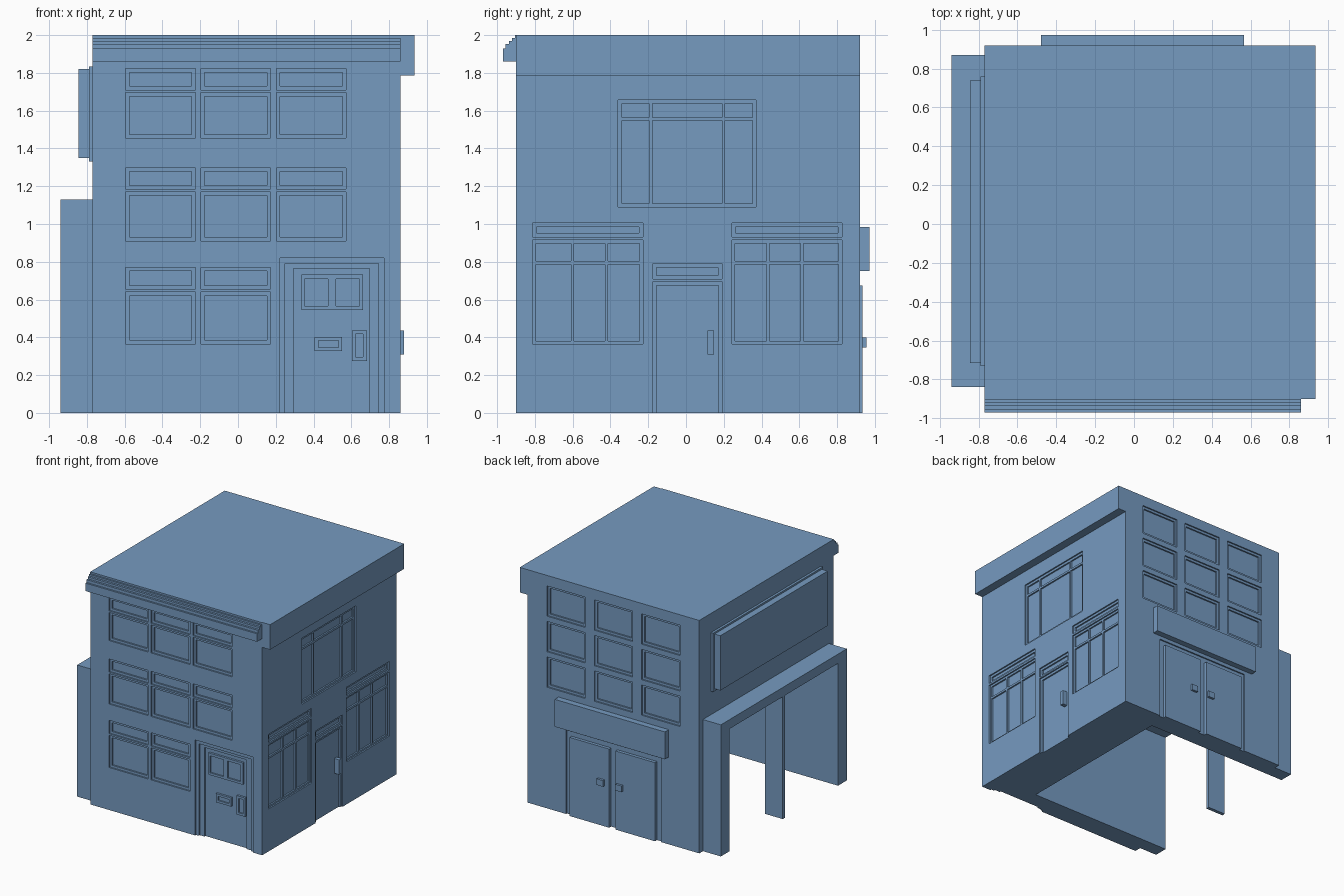
import bpy, bmesh

cube = bpy.data.objects.get("Cube")
if cube:
    bpy.data.objects.remove(cube, do_unlink=True)

blue = bpy.data.materials.new("slate_blue")
blue.use_nodes = True
blue.diffuse_color = (0.18, 0.325, 0.53, 1)
blue.node_tree.nodes["Principled BSDF"].inputs["Base Color"].default_value = (0.18, 0.325, 0.53, 1)

# Body limits
X0, X1, Y0, Y1 = -0.77, 0.86, -0.90, 0.92


def finish(name, bm):
    bmesh.ops.recalc_face_normals(bm, faces=bm.faces)
    me = bpy.data.meshes.new(name)
    bm.to_mesh(me)
    bm.free()
    me.materials.append(blue)
    ob = bpy.data.objects.new(name, me)
    bpy.context.collection.objects.link(ob)
    return ob


def boxes(name, items):
    """One object from boxes given as (x0, x1, y0, y1, z0, z1)."""
    bm = bmesh.new()
    for x0, x1, y0, y1, z0, z1 in items:
        vs = bmesh.ops.create_cube(bm, size=1)["verts"]
        for v in vs:
            v.co = (x1 if v.co.x > 0 else x0, y1 if v.co.y > 0 else y0, z1 if v.co.z > 0 else z0)
    return finish(name, bm)


def cut(ob, items):
    """Subtract boxes from an object."""
    cutter = boxes("cutter", items)
    cutter.hide_render = True
    mod = ob.modifiers.new("cut", "BOOLEAN")
    mod.operation, mod.solver, mod.object = "DIFFERENCE", "EXACT", cutter
    bpy.context.view_layer.objects.active = ob
    bpy.ops.object.modifier_apply(modifier=mod.name)
    bpy.data.objects.remove(cutter, do_unlink=True)


def on_wall(side, rect, depth, out=0.04):
    """Box on a wall from depth inside it to out beyond it; rect = (a0, a1, z0, z1)."""
    a0, a1, z0, z1 = rect
    if side == "front":
        return (a0, a1, Y0 - out, Y0 + depth, z0, z1)
    if side == "back":
        return (a0, a1, Y1 - depth, Y1 + out, z0, z1)
    return (X1 - depth, X1 + out, a0, a1, z0, z1)


def inset(rect, t=0.02):
    return (rect[0] + t, rect[1] - t, rect[2] + t, rect[3] - t)


outer, inner = [], []      # shallow frame recesses, deeper glass recesses


def window(side, rect):
    outer.append(on_wall(side, rect, 0.012))
    inner.append(on_wall(side, inset(rect), 0.025))


# Front windows: a transom over a main pane; the ground floor has two columns
for row, (low, mid, high, top) in enumerate([(0.365, 0.64, 0.655, 0.77),
                                             (0.91, 1.17, 1.185, 1.297),
                                             (1.455, 1.695, 1.71, 1.822)]):
    for x in (-0.595, -0.197, 0.203)[:2 if row == 0 else 3]:
        window("front", (x, x + 0.37, low, mid))
        window("front", (x, x + 0.37, high, top))

# Back windows, three by three
for x in (-0.405, 0.045, 0.495):
    for z in (1.04, 1.345, 1.65):
        window("back", (x - 0.182, x + 0.182, z, z + 0.26))


# Right windows: one frame divided into panes
def paned(rect, cols, rows):
    outer.append(on_wall("right", rect, 0.012))
    for a0, a1 in cols:
        for z0, z1 in rows:
            inner.append(on_wall("right", (a0, a1, z0, z1), 0.025))


rows = [(0.38, 0.785), (0.803, 0.897)]
paned((-0.812, -0.228, 0.365, 0.915), [(-0.795, -0.61), (-0.592, -0.43), (-0.412, -0.245)], rows)
paned((0.243, 0.825, 0.365, 0.915), [(0.26, 0.425), (0.443, 0.605), (0.623, 0.808)], rows)
paned((-0.36, 0.37, 1.09, 1.657), [(-0.34, -0.195), (-0.177, 0.19), (0.207, 0.352)],
      [(1.108, 1.547), (1.565, 1.637)])
for rect in [(-0.812, -0.228, 0.932, 1.005), (0.243, 0.825, 0.932, 1.005), (-0.175, 0.19, 0.708, 0.79)]:
    window("right", rect)

# Stepped doorways
outer.append(on_wall("right", (-0.175, 0.19, -0.05, 0.695), 0.012))
inner.append(on_wall("right", (-0.155, 0.172, -0.05, 0.675), 0.025))
outer.append(on_wall("front", (0.222, 0.772, -0.05, 0.82), 0.012))
inner.append(on_wall("front", (0.25, 0.745, -0.05, 0.79), 0.025))
door_panel = on_wall("front", (0.295, 0.695, -0.05, 0.765), 0.038)
outer.append(on_wall("back", (-0.405, 0.495, -0.05, 0.72), 0.012))

# Main building with a garage bay open to the left
bay = (-1.0, 0.44, -0.72, 0.75, -0.05, 1.05)
building = boxes("building", [(X0, X1, Y0, Y1, 0, 2)])
for group in ([bay], outer, inner, [door_panel]):
    cut(building, group)

# Left bay surround and its middle post
surround = boxes("bay_surround", [(-0.94, X0, -0.84, 0.87, 0, 1.13)])
cut(surround, [bay])
boxes("bay_post", [(-0.94, X0, 0.0, 0.03, 0, 1.05)])

# Left sign on a backing board
boxes("sign_backing", [(-0.79, X0, -0.73, 0.76, 1.33, 1.835)])
boxes("sign_panel", [(-0.845, -0.79, -0.715, 0.74, 1.35, 1.82)])

# Right roof overhang
boxes("roof_overhang", [(X1, 0.935, Y0, Y1, 1.785, 2)])

# Stepped front cornice extruded along x
profile = [(-0.90, 1.86), (-0.97, 1.86), (-0.97, 1.928), (-0.955, 1.928), (-0.955, 1.952),
           (-0.938, 1.952), (-0.938, 1.97), (-0.92, 1.97), (-0.92, 1.985), (-0.905, 1.985),
           (-0.905, 2.0), (-0.90, 2.0)]
bm = bmesh.new()
face = bm.faces.new([bm.verts.new((X0, y, z)) for y, z in profile])
ext = bmesh.ops.extrude_face_region(bm, geom=[face])["geom"]
bmesh.ops.translate(bm, vec=(X1 - X0, 0, 0), verts=[g for g in ext if isinstance(g, bmesh.types.BMVert)])
finish("front_cornice", bm)

# Front door fittings raised from the panel
D = Y0 + 0.038
fittings = [("door_window", (0.335, 0.662, 0.545, 0.732), [(0.352, 0.477, 0.565, 0.71), (0.518, 0.642, 0.565, 0.71)]),
            ("letter_slot", (0.405, 0.55, 0.327, 0.402), [(0.425, 0.532, 0.347, 0.382)]),
            ("front_door_handle", (0.603, 0.682, 0.275, 0.437), [(0.623, 0.662, 0.295, 0.417)])]
for name, (x0, x1, z0, z1), holes in fittings:
    plate = boxes(name, [(x0, x1, D - 0.018, D, z0, z1)])
    cut(plate, [(a, b, D - 0.05, D - 0.006, c, d) for a, b, c, d in holes])

# Right door handle
boxes("side_door_handle", [(X1 - 0.025, 0.88, 0.115, 0.148, 0.31, 0.437)])

# Back canopy, double doors and handles
boxes("back_canopy", [(-0.48, 0.567, Y1, 0.972, 0.75, 0.985)])
for side, x0, x1, h in (("left", 0.075, 0.45, 0.15), ("right", -0.36, 0.015, -0.025)):
    boxes("back_door_" + side, [(x0, x1, Y1 - 0.012, 0.935, 0, 0.675)])
    boxes("back_handle_" + side, [(h - 0.03, h + 0.03, 0.935, 0.955, 0.347, 0.4)])
